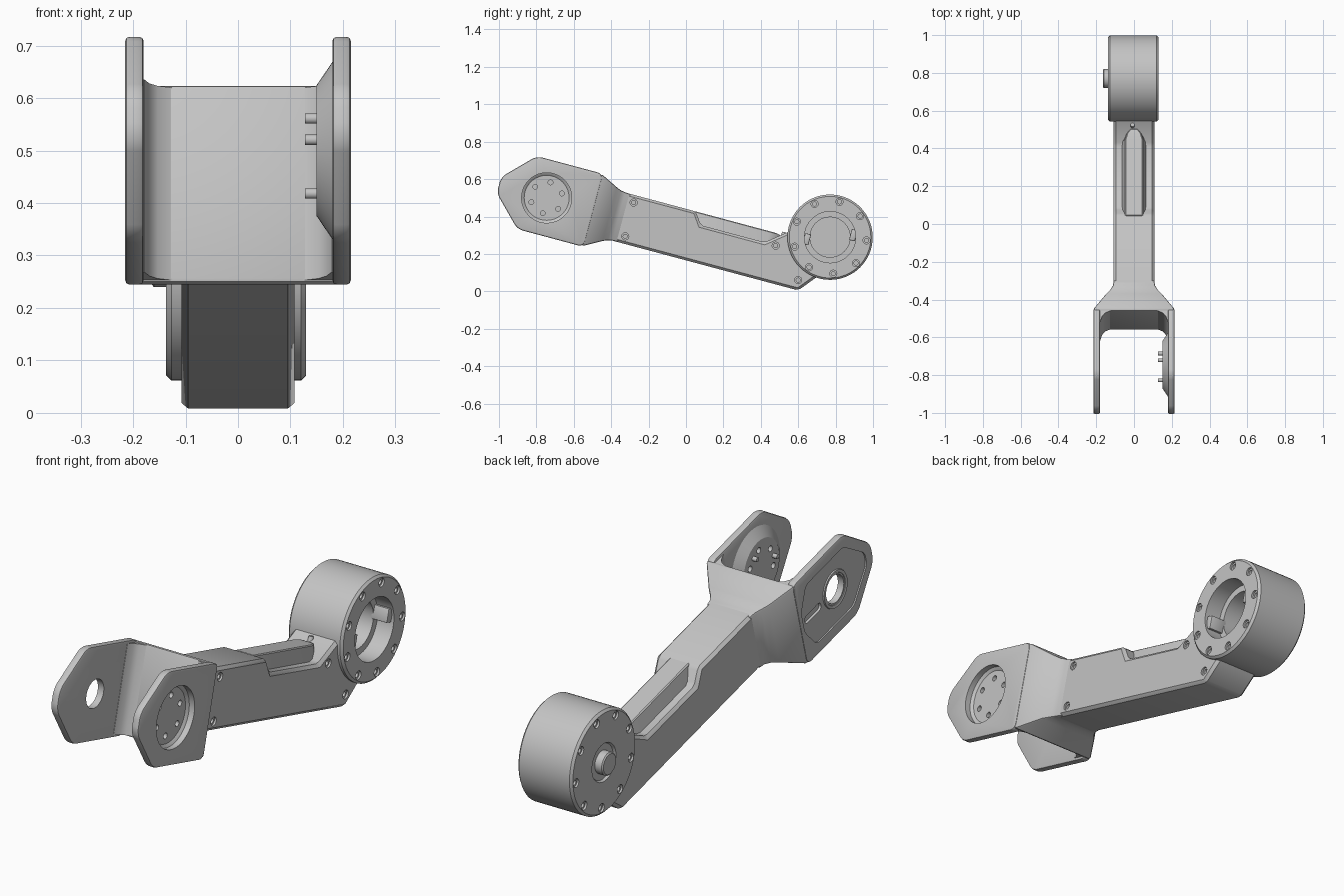
import bpy, bmesh
from math import radians, cos, sin, pi

cube = bpy.context.scene.objects.get("Cube")
if cube:
    bpy.data.objects.remove(cube, do_unlink=True)

grey = bpy.data.materials.new("cast metal grey")
grey.use_nodes = True
colour = (0.55, 0.55, 0.55, 1)
grey.diffuse_color = colour
grey.node_tree.nodes["Principled BSDF"].inputs["Base Color"].default_value = colour

# The link is built straight as (x, along, up), then tilted as a whole.
TILT = radians(-15)
DRUM = (0.669, 0.479)
EYE = (-0.849, 0.29)


def make(name, bm):
    bmesh.ops.recalc_face_normals(bm, faces=bm.faces)
    mesh = bpy.data.meshes.new(name)
    bm.to_mesh(mesh)
    bm.free()
    mesh.materials.append(grey)
    obj = bpy.data.objects.new(name, mesh)
    obj.rotation_euler.x = TILT
    bpy.context.collection.objects.link(obj)
    return obj


def prism(name, outline, x0, x1, rounding=0):
    """Side outline extruded across x, with optional rounded corners."""
    bm = bmesh.new()
    face = bm.faces.new([bm.verts.new((x0, u, w)) for u, w in outline])
    new = bmesh.ops.extrude_face_region(bm, geom=[face])["geom"]
    bmesh.ops.translate(bm, vec=(x1 - x0, 0, 0),
                        verts=[v for v in new if isinstance(v, bmesh.types.BMVert)])
    if rounding:
        across = [e for e in bm.edges if abs(e.verts[0].co.x - e.verts[1].co.x) > 1e-5]
        bmesh.ops.bevel(bm, geom=across, offset=rounding, segments=5,
                        profile=0.5, affect='EDGES')
    return make(name, bm)


def loft(name, sections):
    """Sections: along, low, high, half width low, half width high."""
    bm = bmesh.new()
    rings = [[bm.verts.new(p) for p in
              ((-b, u, lo), (b, u, lo), (t, u, hi), (-t, u, hi))]
             for u, lo, hi, b, t in sections]
    for r, s in zip(rings, rings[1:]):
        for i in range(4):
            j = (i + 1) % 4
            bm.faces.new((r[i], r[j], s[j], s[i]))
    bm.faces.new(rings[0])
    bm.faces.new(rings[-1])
    return make(name, bm)


def lathe(name, profile, centres, steps=72):
    """Profile of (x, radius) turned about the x direction at each centre."""
    bm = bmesh.new()
    for cu, cw in centres:
        rings = [[bm.verts.new((x, cu + r * cos(2 * pi * k / steps),
                                cw + r * sin(2 * pi * k / steps)))
                  for k in range(steps)] for x, r in profile]
        for r, s in zip(rings, rings[1:]):
            for k in range(steps):
                j = (k + 1) % steps
                bm.faces.new((r[k], r[j], s[j], s[k]))
    bmesh.ops.remove_doubles(bm, verts=bm.verts, dist=1e-5)
    return make(name, bm)


def rod(name, x0, x1, r, centres, steps=24):
    return lathe(name, [(x0, 0), (x0, r), (x1, r), (x1, 0)], centres, steps)


def screw_cutter(face_x, side, centres):
    """Stepped screw holes sunk into a flat side."""
    steps = [(0.01, 0), (0.01, 0.019), (-0.009, 0.019), (-0.009, 0.011),
             (-0.03, 0.011), (-0.03, 0)]
    return lathe("screw_cutter", [(face_x + side * d, r) for d, r in steps], centres, 20)


def circle(centre, r, count, start):
    return [(centre[0] + r * cos(radians(start) + 2 * pi * k / count),
             centre[1] + r * sin(radians(start) + 2 * pi * k / count))
            for k in range(count)]


def finish(obj, bevel=0, segments=2, cutters=()):
    """Bevel, cut, bake the modifiers and shade by angle."""
    if bevel:
        mod = obj.modifiers.new("edges", 'BEVEL')
        mod.width, mod.segments, mod.limit_method = bevel, segments, 'ANGLE'
    for c in cutters:
        c.hide_render = True
        mod = obj.modifiers.new("cut", 'BOOLEAN')
        mod.object, mod.operation, mod.solver = c, 'DIFFERENCE', 'EXACT'
    bpy.context.view_layer.update()
    graph = bpy.context.evaluated_depsgraph_get()
    obj.data = bpy.data.meshes.new_from_object(obj.evaluated_get(graph))
    obj.modifiers.clear()
    for c in cutters:
        bpy.data.objects.remove(c, do_unlink=True)
    obj.data.shade_smooth()
    obj.data.set_sharp_from_angle(angle=radians(28))


# Beam with lowered shoulders, ramping up to the drum
beam = prism("beam", [(-0.5, 0.16), (0.578, 0.16), (0.66, 0.26), (0.66, 0.30),
                      (0.5, 0.42), (0.5, 0.5), (0.448, 0.45), (0.338, 0.362),
                      (-0.015, 0.362), (-0.06, 0.426), (-0.5, 0.426)], -0.108, 0.108)
finish(beam, 0.013, 1, [screw_cutter(0.108, 1, [(-0.393, 0.386), (-0.39, 0.2),
                                                (0.4, 0.36), (0.564, 0.213)])])

# Raised spine between the shoulders
finish(loft("beam_spine", [(-0.07, 0.35, 0.426, 0.066, 0.047),
                           (0.35, 0.35, 0.426, 0.066, 0.047),
                           (0.385, 0.35, 0.426, 0.05, 0.036),
                           (0.41, 0.35, 0.42, 0.03, 0.018)]), 0.004, 1)

# Screw on the ramp
bm = bmesh.new()
bmesh.ops.create_cone(bm, cap_ends=True, segments=20, radius1=0.014, radius2=0.01, depth=0.03)
bmesh.ops.translate(bm, verts=bm.verts, vec=(-0.008, 0.425, 0.427))
finish(make("ramp_screw", bm))

# Drum with stepped bore on one side and a knob on the other
drum = lathe("drum", [(-0.165, 0), (-0.165, 0.044), (-0.16, 0.05), (-0.127, 0.05),
                      (-0.127, 0.078), (-0.137, 0.084), (-0.137, 0.218),
                      (-0.127, 0.228), (0.12, 0.228), (0.13, 0.218), (0.13, 0.137),
                      (0.05, 0.137), (0.05, 0.107), (-0.09, 0.107), (-0.09, 0)], [DRUM])
rim = circle(DRUM, 0.196, 9, 10)
finish(drum, cutters=[screw_cutter(0.13, 1, rim), screw_cutter(-0.137, -1, rim)])
for k, (u, w) in enumerate(circle(DRUM, 0.125, 2, 200)):
    lug = prism(f"bore_lug_{k + 1}", [(u - 0.016, w - 0.03), (u + 0.016, w - 0.03),
                                      (u + 0.016, w + 0.03), (u - 0.016, w + 0.03)],
                0.04, 0.12)
    finish(lug, 0.004)

# Fork web flaring out of the beam
web = loft("fork_web", [(-0.605, 0.095, 0.485, 0.213, 0.213),
                        (-0.59, 0.095, 0.485, 0.211, 0.211),
                        (-0.5, 0.145, 0.441, 0.148, 0.148),
                        (-0.475, 0.155, 0.431, 0.126, 0.126),
                        (-0.45, 0.16, 0.427, 0.112, 0.112),
                        (-0.42, 0.161, 0.425, 0.107, 0.107)])
finish(web, 0.008)

# Fillets in the inner corners of the fork
for side, label in ((1, "left"), (-1, "right")):
    bm = bmesh.new()
    plan = [(0.19, -0.6), (0.19, -0.67), (0.179, -0.665), (0.169, -0.635),
            (0.153, -0.616), (0.125, -0.604), (0.125, -0.6)]
    ends = [[bm.verts.new((side * x, u, w)) for x, u in plan] for w in (0.1, 0.48)]
    for end in ends:
        bm.faces.new(end)
    for i in range(len(plan)):
        j = (i + 1) % len(plan)
        bm.faces.new((ends[0][i], ends[0][j], ends[1][j], ends[1][i]))
    finish(make(f"fork_fillet_{label}", bm))

# Fork plates
half = [(-0.59, 0.202), (-0.957, 0.202), (-1.113, 0.045)]
plate_outline = ([(u, EYE[1] + w) for u, w in half] +
                 [(u, EYE[1] - w) for u, w in reversed(half)])
left = prism("fork_plate_left", plate_outline, 0.18, 0.215, 0.03)
finish(left, 0.008, 2, [rod("eye_cutter", 0.1, 0.3, 0.134, [EYE], 64)])

right = prism("fork_plate_right", plate_outline, -0.215, -0.18, 0.03)
panel = [(-0.61, 0.05), (-0.67, 0.15), (-0.94, 0.15), (-1.065, 0.03)]
panel_outline = ([(u, EYE[1] + w) for u, w in panel] +
                 [(u, EYE[1] - w) for u, w in reversed(panel)])
slot = [(-0.63, 0.265), (-0.63, 0.3), (-0.745, 0.3), (-0.745, 0.265)]
finish(right, 0.008, 2, [
    prism("panel_cutter", panel_outline, -0.25, -0.209, 0.02),
    prism("slot_cutter", slot, -0.25, -0.198, 0.015),
    rod("eye_cutter", -0.3, -0.1, 0.062, [EYE], 48)])
finish(lathe("eye_rim", [(-0.2, 0.063), (-0.211, 0.07), (-0.214, 0.082),
                         (-0.2, 0.088), (-0.2, 0.063)], [EYE]))

# Bearing hub inside the left plate, with bolt holes and pins
hub = lathe("bearing_hub", [(0.15, 0), (0.15, 0.125), (0.182, 0.172), (0.19, 0.136),
                            (0.182, 0.122), (0.18, 0.12), (0.18, 0)], [EYE])
finish(hub, cutters=[rod("bolt_cutter", 0.1, 0.25, 0.013, circle(EYE, 0.085, 6, 31))])
finish(rod("hub_pins", 0.128, 0.16, 0.01, circle(EYE, 0.085, 3, 61), 16))
